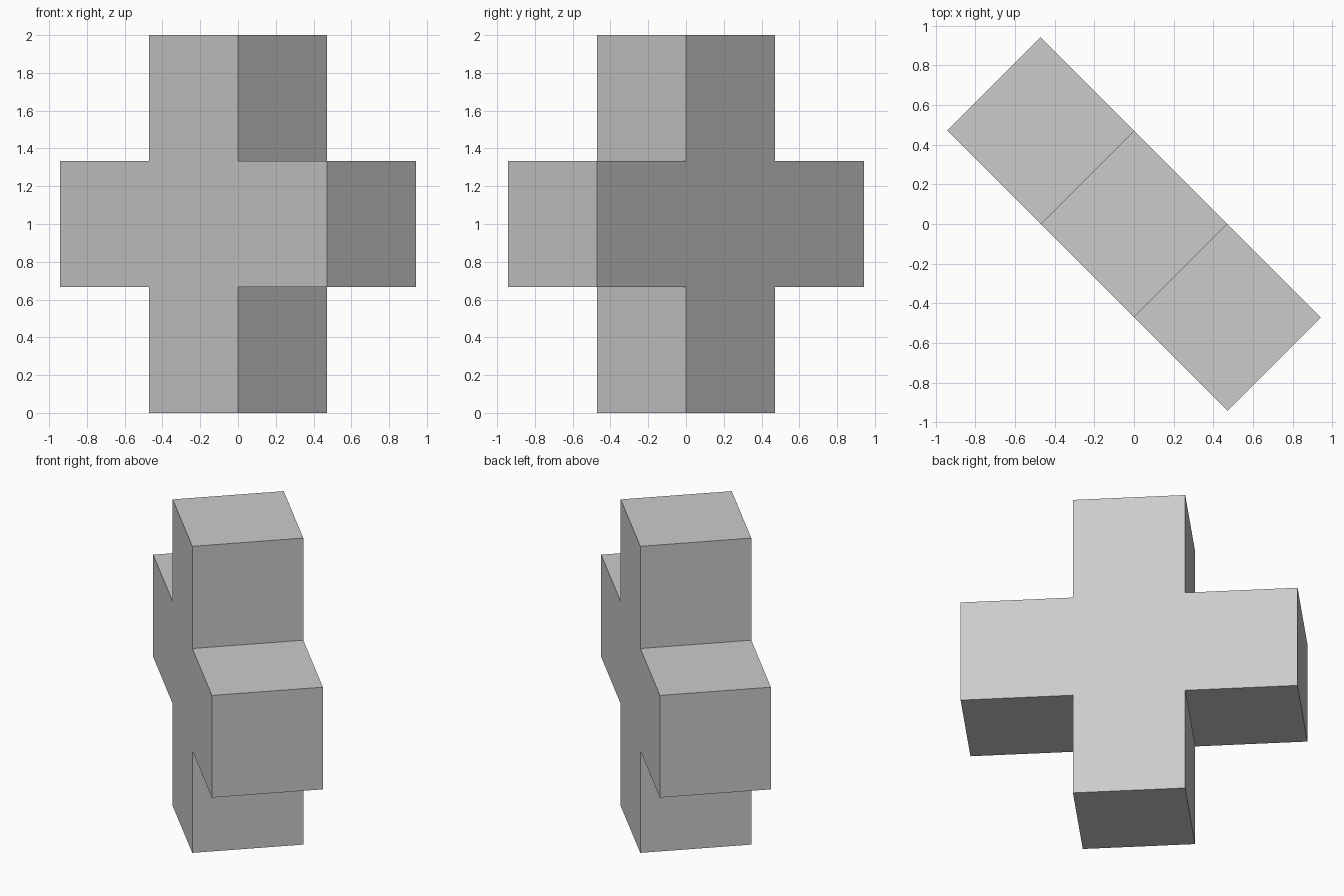
import bpy, bmesh
from math import radians
from mathutils import Matrix, Vector

cube = bpy.data.objects.get("Cube")
if cube:
    bpy.data.objects.remove(cube, do_unlink=True)

ARM = 2 / 3  # width, depth and length of each arm

grey = bpy.data.materials.new("plain_grey")
grey.use_nodes = True
colour = (0.6, 0.6, 0.6, 1)
grey.diffuse_color = colour
grey.node_tree.nodes["Principled BSDF"].inputs["Base Color"].default_value = colour

# Central block, with an arm extruded from each side, the top and the bottom
bm = bmesh.new()
bmesh.ops.create_cube(bm, size=ARM)
for face in [f for f in bm.faces if abs(f.normal.y) < 0.5]:
    normal = face.normal.copy()
    arm = bmesh.ops.extrude_discrete_faces(bm, faces=[face])["faces"][0]
    bmesh.ops.translate(bm, verts=arm.verts, vec=normal * ARM)

# Merge the coplanar squares into single cross-shaped faces
bmesh.ops.dissolve_limit(bm, angle_limit=radians(1), verts=bm.verts, edges=bm.edges)

# Turn the cross diagonally and stand it on the ground
bmesh.ops.transform(bm, verts=bm.verts,
                    matrix=Matrix.Translation(Vector((0, 0, 1))) @ Matrix.Rotation(radians(-45), 4, "Z"))
bmesh.ops.recalc_face_normals(bm, faces=bm.faces)

mesh = bpy.data.meshes.new("cross_block")
bm.to_mesh(mesh)
bm.free()
mesh.materials.append(grey)
bpy.context.collection.objects.link(bpy.data.objects.new("cross_block", mesh))
